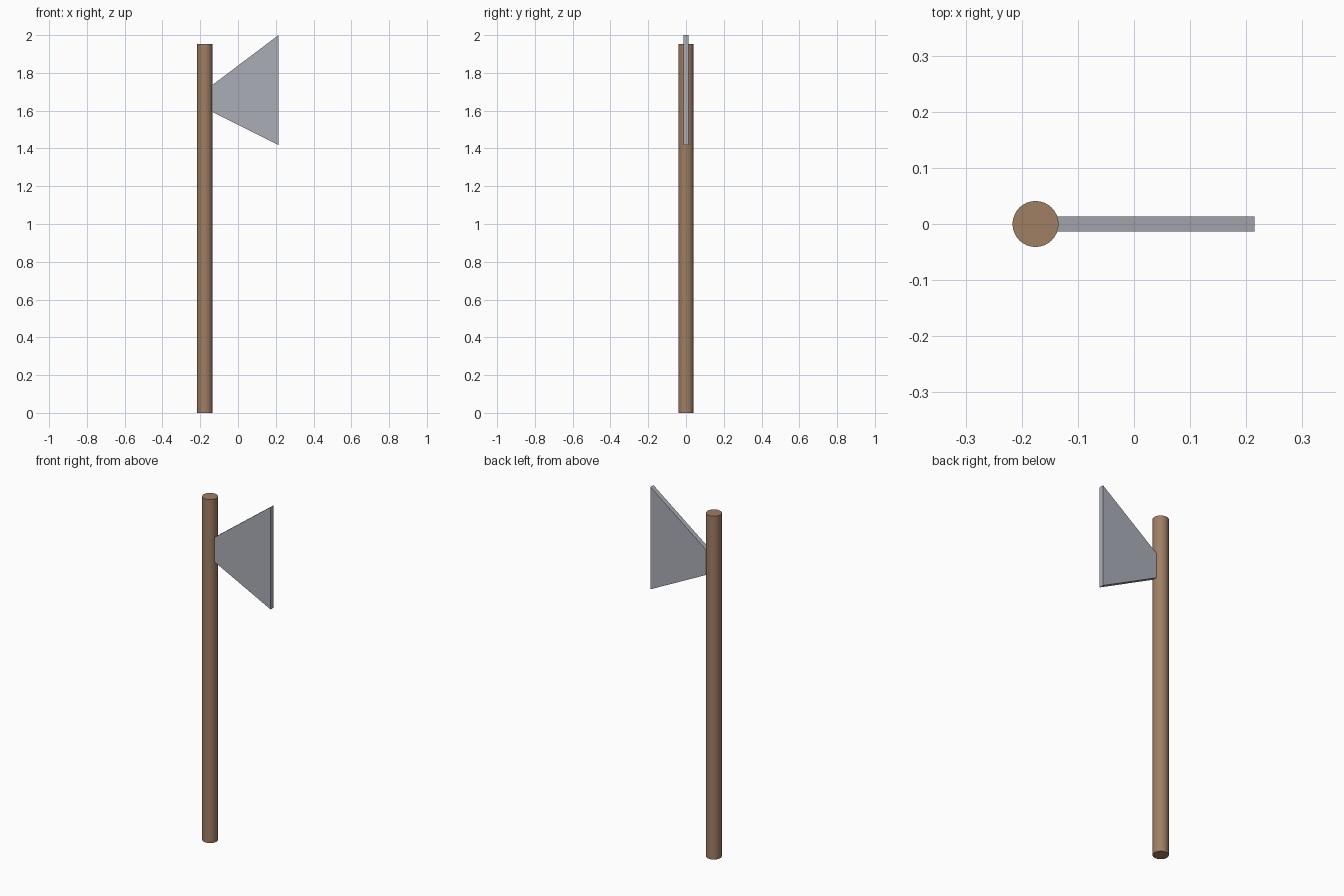
import bpy, bmesh, math

if "Cube" in bpy.data.objects:
    bpy.data.objects.remove(bpy.data.objects["Cube"])


def material(name, rgb):
    m = bpy.data.materials.new(name)
    m.diffuse_color = (*rgb, 1.0)
    m.use_nodes = True
    m.node_tree.nodes["Principled BSDF"].inputs["Base Color"].default_value = m.diffuse_color
    return m


wood = material("brown wood", (0.35, 0.21, 0.125))
steel = material("grey steel", (0.40, 0.42, 0.47))

# Handle: a straight round pole
HANDLE_X, RADIUS, HEIGHT = -0.1755, 0.041, 1.952
bpy.ops.mesh.primitive_cylinder_add(vertices=32, radius=RADIUS, depth=HEIGHT,
                                    location=(HANDLE_X, 0, HEIGHT / 2))
handle = bpy.context.object
handle.name = "handle"
handle.data.materials.append(wood)
bpy.ops.object.shade_smooth_by_angle(angle=math.radians(40))

# Blade: flared plate, its narrow end just sunk into the handle
THICKNESS = 0.027
profile = [(-0.138, 1.594), (0.2145, 1.418), (0.2145, 2.0), (-0.138, 1.734)]
bm = bmesh.new()
face = bm.faces.new([bm.verts.new((x, -THICKNESS / 2, z)) for x, z in profile])
side = bmesh.ops.extrude_face_region(bm, geom=[face])
bmesh.ops.translate(bm, vec=(0, THICKNESS, 0),
                    verts=[v for v in side["geom"] if isinstance(v, bmesh.types.BMVert)])
bmesh.ops.recalc_face_normals(bm, faces=bm.faces)
mesh = bpy.data.meshes.new("blade")
bm.to_mesh(mesh)
bm.free()
mesh.materials.append(steel)
blade = bpy.data.objects.new("blade", mesh)
bpy.context.collection.objects.link(blade)
